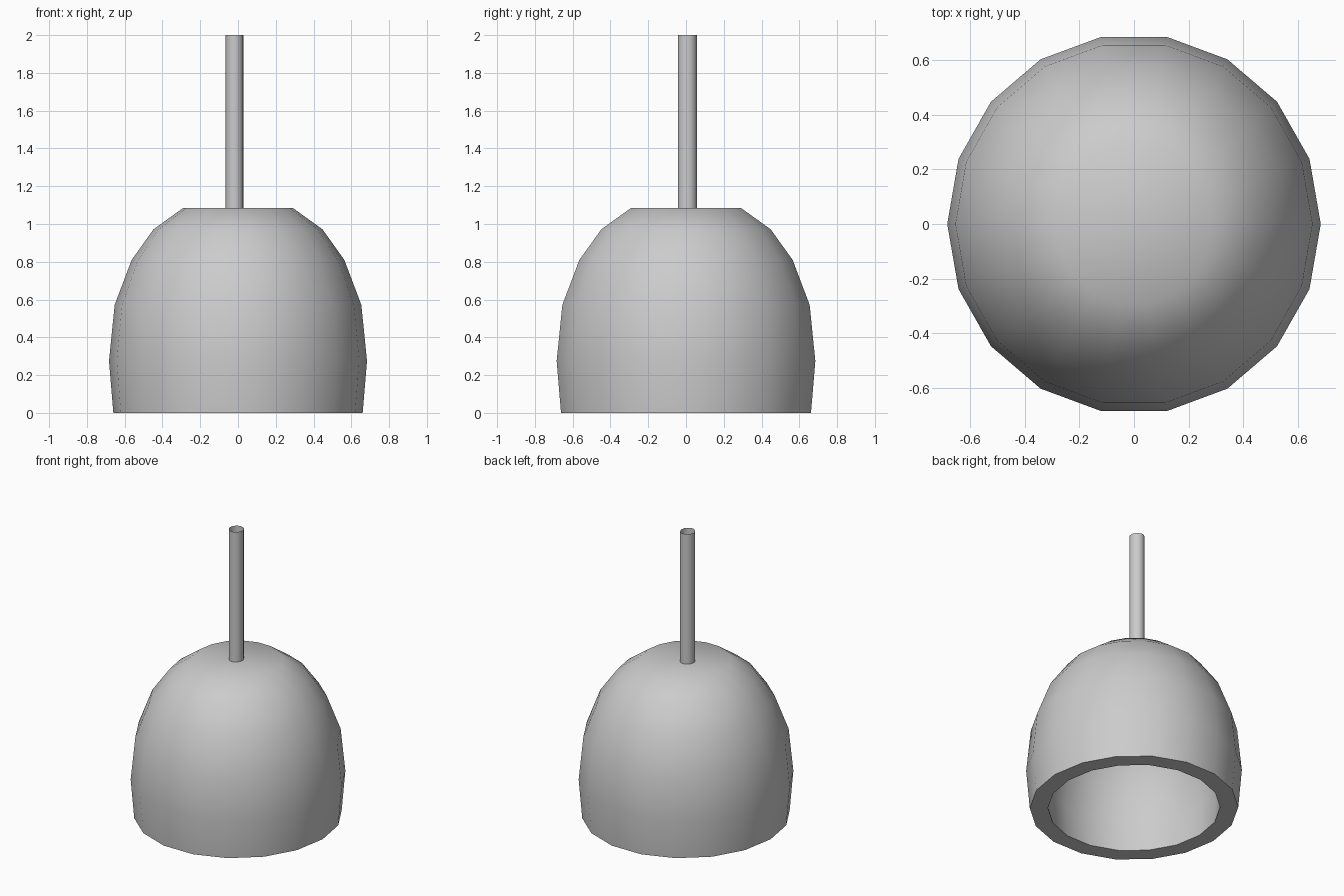
import bpy, bmesh, math
from math import radians

if "Cube" in bpy.data.objects:
    bpy.data.objects.remove(bpy.data.objects["Cube"])

SIDES = 18


def lathe(name, profile, sides, stretch_y, centre=(0, 0), angle=60):
    """Spin (radius, z) points around z; zero-radius points become poles."""
    bm = bmesh.new()
    rings = []
    for r, z in profile:
        if r == 0:
            rings.append([bm.verts.new((centre[0], centre[1], z))] * sides)
        else:
            rings.append([bm.verts.new((
                centre[0] + r * math.cos(2 * math.pi * i / sides),
                centre[1] + r * stretch_y * math.sin(2 * math.pi * i / sides),
                z)) for i in range(sides)])
    for a, b in zip(rings, rings[1:]):
        for i in range(sides):
            j = (i + 1) % sides
            corners = list(dict.fromkeys((a[i], a[j], b[j], b[i])))
            bm.faces.new(corners)
    bmesh.ops.recalc_face_normals(bm, faces=bm.faces)
    mesh = bpy.data.meshes.new(name)
    bm.to_mesh(mesh)
    bm.free()
    obj = bpy.data.objects.new(name, mesh)
    bpy.context.collection.objects.link(obj)
    bpy.ops.object.select_all(action='DESELECT')
    bpy.context.view_layer.objects.active = obj
    obj.select_set(True)
    bpy.ops.object.shade_smooth_by_angle(angle=radians(angle))
    return obj


# Thick-walled dome shade: outer skin from the top down, rim, inner skin back up
outer = [(0, 1.085), (0.29, 1.085), (0.447, 0.972), (0.563, 0.81),
         (0.653, 0.572), (0.683, 0.275), (0.66, 0)]
# The cavity is the same dome, scaled down about the centre of the base
inner = [(r * 0.826, z * 0.826) for r, z in reversed(outer)]
lathe("lamp_shade", outer + inner, SIDES, 1.018)

# Thin open tube the shade hangs from
lathe("hanging_rod", [(0.047, 1.08), (0.047, 2.0)], 16, 1.07, centre=(-0.018, 0.007))
